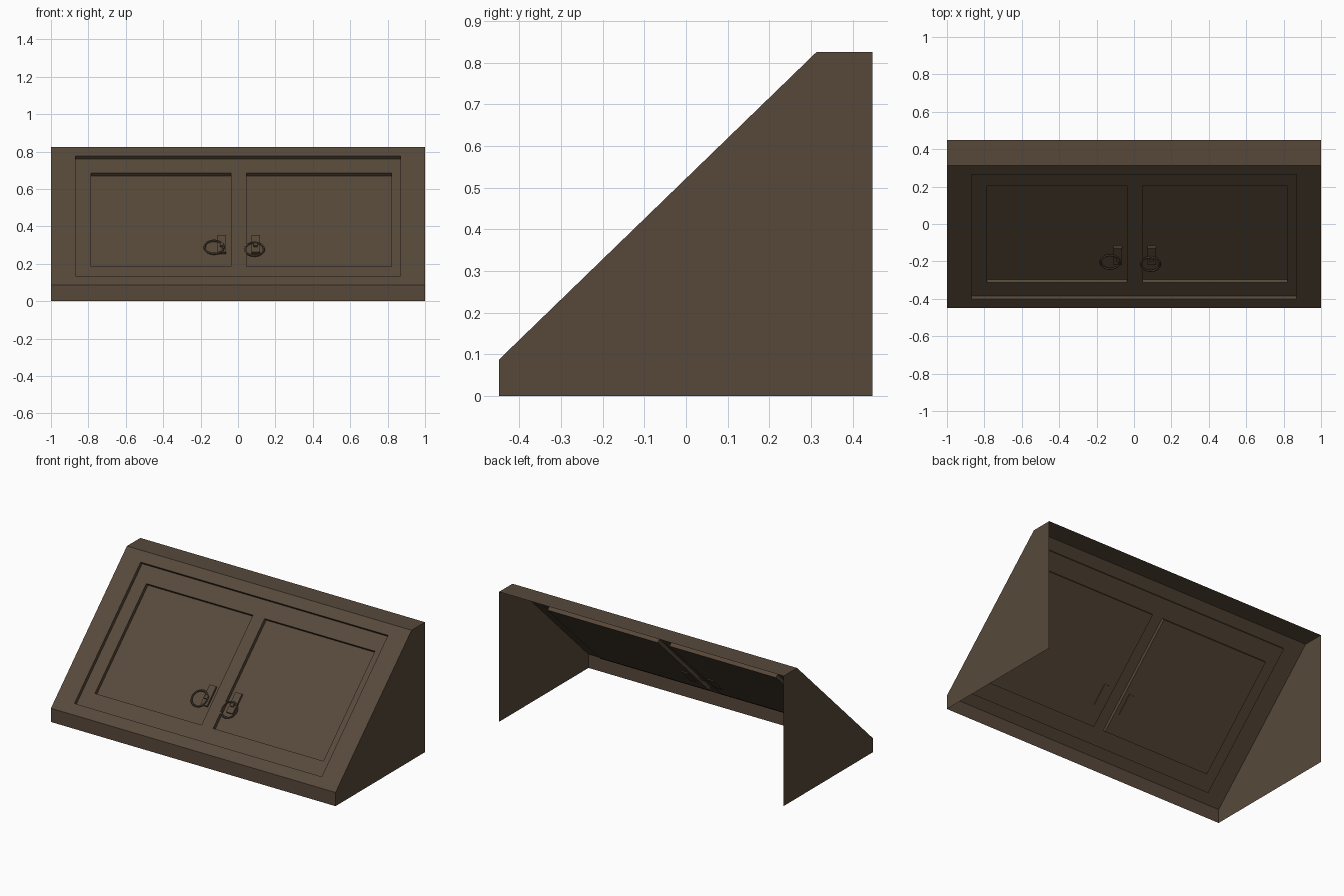
import bpy, bmesh, math
from mathutils import Matrix, Vector

if "Cube" in bpy.data.objects:
    bpy.data.objects.remove(bpy.data.objects["Cube"])

wood = bpy.data.materials.new("dark brown wood")
wood.diffuse_color = (0.096, 0.066, 0.043, 1)
wood.use_nodes = True
wood.node_tree.nodes["Principled BSDF"].inputs["Base Color"].default_value = wood.diffuse_color

# Slope frame: X across, S up the slope, N outward normal
Y0, Z0, Y1, Z1 = -0.4495, 0.087, 0.3135, 0.826
YB = 0.448
X = Vector((1, 0, 0))
S = Vector((0, Y1 - Y0, Z1 - Z0))
LEN = S.length
S.normalize()
N = X.cross(S)
ORIGIN = Vector((0, Y0, Z0))
D = 0.023  # depth of each recess step


def P(x, s, h=0.0):
    return ORIGIN + X * x + S * s + N * h


def finish(bm, name):
    bmesh.ops.remove_doubles(bm, verts=bm.verts, dist=1e-5)
    me = bpy.data.meshes.new(name)
    bm.to_mesh(me)
    bm.free()
    me.materials.append(wood)
    ob = bpy.data.objects.new(name, me)
    bpy.context.collection.objects.link(ob)
    return ob


def face(bm, pts):
    return bm.faces.new([bm.verts.new(p) for p in pts])


def grid(bm, xs, ss, h, holes):
    # flat sheet on the slope with some cells left open
    for i in range(len(xs) - 1):
        for j in range(len(ss) - 1):
            if (i, j) not in holes:
                face(bm, [P(xs[i], ss[j], h), P(xs[i + 1], ss[j], h),
                          P(xs[i + 1], ss[j + 1], h), P(xs[i], ss[j + 1], h)])


def walls(bm, x0, x1, s0, s1, h):
    # four recess walls, facing into the opening
    c = [(x0, s0), (x1, s0), (x1, s1), (x0, s1)]
    for a, b in zip(c, c[1:] + c[:1]):
        face(bm, [P(*a, h), P(*b, h), P(*b, h - D), P(*a, h - D)][::-1])


# Open shell: sides, front lip, top (back and underside are open)
bm = bmesh.new()
prof = [(YB, 0), (YB, Z1), (Y1, Z1), (Y0, Z0), (Y0, 0)]
face(bm, [Vector((-1, y, z)) for y, z in prof][::-1]).normal_update()
face(bm, [Vector((1, y, z)) for y, z in prof])
for a, b in ((1, 2), (3, 4)):
    face(bm, [Vector((-1, *prof[a])), Vector((-1, *prof[b])),
              Vector((1, *prof[b])), Vector((1, *prof[a]))])
for f in bm.faces:
    f.normal_update()
    if f.normal.dot(f.calc_center_median() - Vector((0, 0.2, 0.0))) < 0:
        f.normal_flip()
finish(bm, "cabinet_shell")

# Sloped front: frame, recessed door frame, two sunken door panels
bm = bmesh.new()
xs = [-0.869, -0.786, -0.037, 0.045, 0.82, 0.869]
ss = [0.0675, 0.167, 0.886, 0.993]
grid(bm, [-1, xs[0], xs[-1], 1], [0, ss[0], ss[-1], LEN], 0, {(1, 1)})
walls(bm, xs[0], xs[-1], ss[0], ss[-1], 0)
grid(bm, xs, ss, -D, {(1, 1), (3, 1)})
for i in (1, 3):
    walls(bm, xs[i], xs[i + 1], ss[1], ss[2], -D)
    grid(bm, xs[i:i + 2], ss[1:3], -2 * D, set())
finish(bm, "sloped_doors")


def slope_matrix(x, s, h):
    m = Matrix((X, S, N)).transposed().to_4x4()
    m.translation = P(x, s, h)
    return m


def box(name, x, s, h, size):
    bm = bmesh.new()
    bmesh.ops.create_cube(bm, size=1, matrix=slope_matrix(x, s, h) @ Matrix.Diagonal((*size, 1)))
    finish(bm, name)


def ring(name, x, s, h, R=0.051, r=0.006, n=16, k=6):
    bm = bmesh.new()
    m = slope_matrix(x, s, h)

    def pt(i, j):
        a, b = 2 * math.pi * i / n, 2 * math.pi * j / k
        q = R + r * math.cos(b)
        return m @ Vector((q * math.cos(a), q * math.sin(a), r * math.sin(b)))
    for i in range(n):
        for j in range(k):
            face(bm, [pt(i, j), pt(i + 1, j), pt(i + 1, j + 1), pt(i, j + 1)])
    finish(bm, name)


# Handles: backplate, small knuckle and pull ring on each door
for side, px, rx, rs in (("left", -0.087, -0.128, 0.317), ("right", 0.094, 0.088, 0.302)):
    box(side + "_handle_plate", px, 0.352, -2 * D + 0.004, (0.046, 0.13, 0.018))
    box(side + "_handle_knuckle", px, 0.335, -2 * D + 0.018, (0.02, 0.02, 0.016))
    ring(side + "_handle_ring", rx, rs, -2 * D + 0.02)
